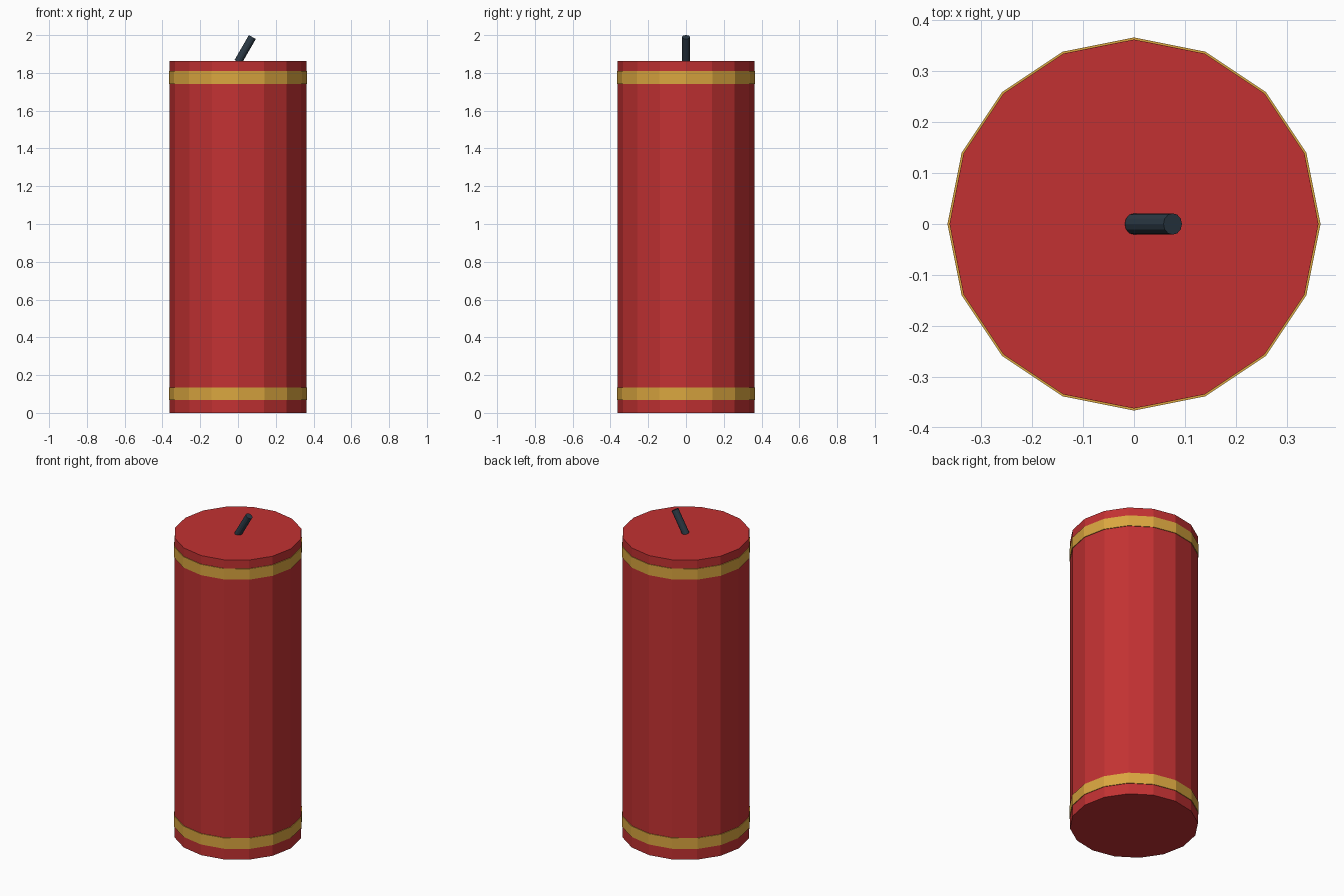
import bpy
from math import radians
from mathutils import Vector, Matrix

default = bpy.data.objects.get("Cube")
if default:
    bpy.data.objects.remove(default, do_unlink=True)


def material(name, rgb):
    mat = bpy.data.materials.new(name)
    mat.use_nodes = True
    mat.diffuse_color = (*rgb, 1)
    mat.node_tree.nodes["Principled BSDF"].inputs["Base Color"].default_value = (*rgb, 1)
    return mat


red = material("red paper", (0.54, 0.031, 0.032))
gold = material("gold band", (0.70, 0.38, 0.05))
dark = material("dark fuse", (0.025, 0.042, 0.06))


def cylinder(name, mat, radius, bottom, height, sides, tilt=0):
    """Flat-shaded prism standing on the z axis, leaned toward +x about its base."""
    bpy.ops.mesh.primitive_cylinder_add(vertices=sides, radius=radius, depth=height)
    obj = bpy.context.object
    obj.name = name
    obj.data.transform(Matrix.Translation(Vector((0, 0, height / 2))))
    obj.location = (0, 0, bottom)
    obj.rotation_euler = (0, tilt, 0)
    obj.data.materials.append(mat)
    return obj


# Paper tube with closed ends
cylinder("tube_body", red, 0.362, 0, 1.862, 16)

# Thin bands near each end
for name, bottom in (("bottom_band", 0.068), ("top_band", 1.742)):
    cylinder(name, gold, 0.366, bottom, 0.067, 16)

# Leaning fuse
cylinder("fuse", dark, 0.021, 1.858, 0.152, 12, radians(30))
